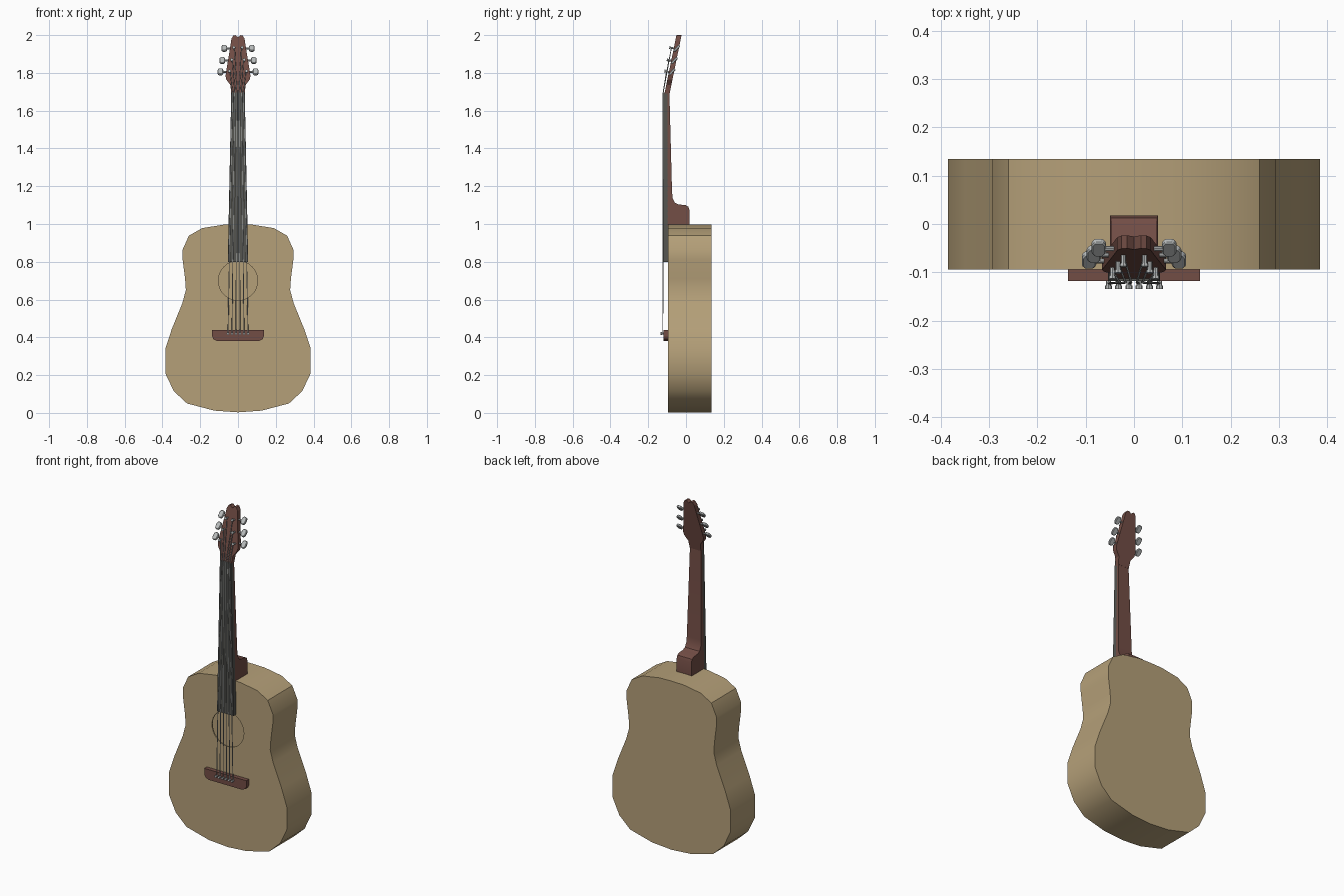
import bpy, bmesh, math
from mathutils import Vector, Matrix

if "Cube" in bpy.data.objects:
    bpy.data.objects.remove(bpy.data.objects["Cube"])


def material(name, rgb):
    m = bpy.data.materials.new(name)
    m.diffuse_color = (*rgb, 1)
    m.use_nodes = True
    m.node_tree.nodes["Principled BSDF"].inputs["Base Color"].default_value = m.diffuse_color
    return m


TAN = material("tan_wood", (0.46, 0.35, 0.19))
RED = material("red_wood", (0.17, 0.075, 0.06))
DARK = material("dark_wood", (0.09, 0.09, 0.08))
STEEL = material("steel", (0.48, 0.50, 0.50))


def finish(name, bm, mat):
    bmesh.ops.recalc_face_normals(bm, faces=bm.faces)
    me = bpy.data.meshes.new(name)
    bm.to_mesh(me)
    bm.free()
    ob = bpy.data.objects.new(name, me)
    bpy.context.collection.objects.link(ob)
    if mat:
        me.materials.append(mat)
    return ob


def prism(name, pts, place, mat, bevel=0):
    """Closed profile placed on side 0 and side 1, joined by walls."""
    bm = bmesh.new()
    a, b = [[bm.verts.new(place(u, v, s)) for u, v in pts] for s in (0, 1)]
    bm.faces.new(a)
    bm.faces.new(b)
    n = len(pts)
    for i in range(n):
        j = (i + 1) % n
        bm.faces.new((a[i], a[j], b[j], b[i]))
    if bevel:
        bmesh.ops.bevel(bm, geom=bm.edges[:], offset=bevel, segments=1, affect='EDGES')
    return finish(name, bm, mat)


def mirrored(half):
    """Half outline (x >= 0), bottom to top, made symmetric."""
    return half + [(-x, z) for x, z in reversed(half) if x > 0]


def rod(name, p, q, r, mat, sides=10):
    p, q = Vector(p), Vector(q)
    d = q - p
    bm = bmesh.new()
    rot = d.to_track_quat('Z', 'Y').to_matrix().to_4x4()
    bmesh.ops.create_cone(bm, cap_ends=True, segments=sides, radius1=r, radius2=r,
                          depth=d.length, matrix=Matrix.Translation((p + q) / 2) @ rot)
    ob = finish(name, bm, mat)
    smooth(ob)
    return ob


def activate(ob):
    bpy.ops.object.select_all(action='DESELECT')
    ob.select_set(True)
    bpy.context.view_layer.objects.active = ob


def smooth(ob, angle=35):
    activate(ob)
    bpy.ops.object.shade_smooth_by_angle(angle=math.radians(angle))


# Hollow body with a sound hole
outline = mirrored([(0, 0.003), (0.125, 0.012), (0.27, 0.05), (0.34, 0.115), (0.385, 0.21),
                    (0.385, 0.34), (0.35, 0.445), (0.295, 0.58), (0.276, 0.65), (0.28, 0.71),
                    (0.293, 0.81), (0.293, 0.865), (0.26, 0.938), (0.19, 0.978),
                    (0.08, 0.996), (0, 0.998)])
body = prism("body", outline, lambda x, z, s: (x, (-0.094, 0.135)[s], z), TAN)
cutter = rod("sound_hole_cutter", (0, -0.15, 0.7), (0, 0.0, 0.7), 0.104, None, 32)
shell = body.modifiers.new("shell", 'SOLIDIFY')
shell.thickness = 0.01
shell.offset = -1
cut = body.modifiers.new("sound_hole", 'BOOLEAN')
cut.operation = 'DIFFERENCE'
cut.object = cutter
activate(body)
for m in ("shell", "sound_hole"):
    bpy.ops.object.modifier_apply(modifier=m)
bpy.data.objects.remove(cutter)
smooth(body)


# Neck with heel, and the fretboard on it; both taper upwards
def width(z):
    return 0.050 - 0.0205 * (z - 1)


neck = prism("neck", [(-0.097, 0.99), (0.018, 0.99), (0.018, 1.075), (0.012, 1.092), (-0.002, 1.1),
                      (-0.038, 1.103), (-0.058, 1.112), (-0.07, 1.135), (-0.074, 1.17),
                      (-0.088, 1.70), (-0.097, 1.70)],
             lambda y, z, s: ((2 * s - 1) * width(z), y, z), RED)
smooth(neck)
prism("fretboard", [(-0.118, 0.8), (-0.094, 0.8), (-0.096, 1.695), (-0.118, 1.695)],
      lambda y, z, s: ((2 * s - 1) * width(z), y, z), DARK)


# Headstock leaning back
def head_y(z):
    return -0.114 + 0.205 * (z - 1.69)


head = mirrored([(0.036, 1.69), (0.04, 1.735), (0.062, 1.765), (0.066, 1.785), (0.04, 1.945),
                 (0.035, 1.98), (0.026, 1.997), (0.014, 2.0), (0, 1.988)])
prism("headstock", head, lambda x, z, s: (x, head_y(z) + 0.027 * s, z), RED)

# Bridge with chamfered lower corners
prism("bridge", mirrored([(0.11, 0.38), (0.13, 0.39), (0.137, 0.405), (0.137, 0.44)]),
      lambda x, z, s: (x, (-0.118, -0.09)[s], z), RED)

# Tuners: post with cap, shaft and tilted octagonal knob, on each side
rows = [(0.045, 0.093, 1.805), (0.033, 0.083, 1.865), (0.022, 0.073, 1.93)]
for side in (-1, 1):
    for px, kx, z in rows:
        y = head_y(z)
        n = Vector((0, -0.98, 0.2))
        base = Vector((side * px, y, z))
        rod("tuner_post", base, base + n * 0.022, 0.005, STEEL, 8)
        rod("tuner_cap", base + n * 0.018, base + n * 0.024, 0.008, STEEL, 8)
        rod("tuner_shaft", (side * px, y + 0.014, z), (side * kx, y + 0.014, z), 0.005, STEEL, 8)
        k = Matrix.Translation((side * kx, y + 0.016, z)) @ Matrix.Rotation(-0.75, 4, 'X')
        knob = [(0.008, -0.022), (0.015, -0.012), (0.015, 0.012), (0.008, 0.022)]
        prism("tuner_knob", mirrored(knob),
              lambda u, v, s: k @ Vector((u, (s - 0.5) * 0.014, v)), STEEL, 0.003)

# Strings from bridge pins over the nut to the posts
targets = [(-1, 0), (-1, 1), (-1, 2), (1, 2), (1, 1), (1, 0)]
for i, (side, row) in enumerate(targets):
    t = i / 2.5 - 1
    bx = 0.053 * t
    rod("bridge_pin", (bx, -0.11, 0.42), (bx, -0.13, 0.42), 0.005, STEEL, 8)
    rod("bridge_pin_head", (bx, -0.127, 0.42), (bx, -0.135, 0.42), 0.007, STEEL, 8)
    px, _, z = rows[row]
    path = [(bx, -0.123, 0.42), (0.029 * t, -0.121, 1.695),
            (side * (px - 0.004), head_y(z) - 0.013, z)]
    cu = bpy.data.curves.new("string", 'CURVE')
    cu.dimensions = '3D'
    cu.bevel_depth = 0.0024
    cu.bevel_resolution = 1
    cu.use_fill_caps = True
    sp = cu.splines.new('POLY')
    sp.points.add(2)
    for p, co in zip(sp.points, path):
        p.co = (*co, 1)
    cu.materials.append(STEEL)
    bpy.context.collection.objects.link(bpy.data.objects.new("string", cu))
